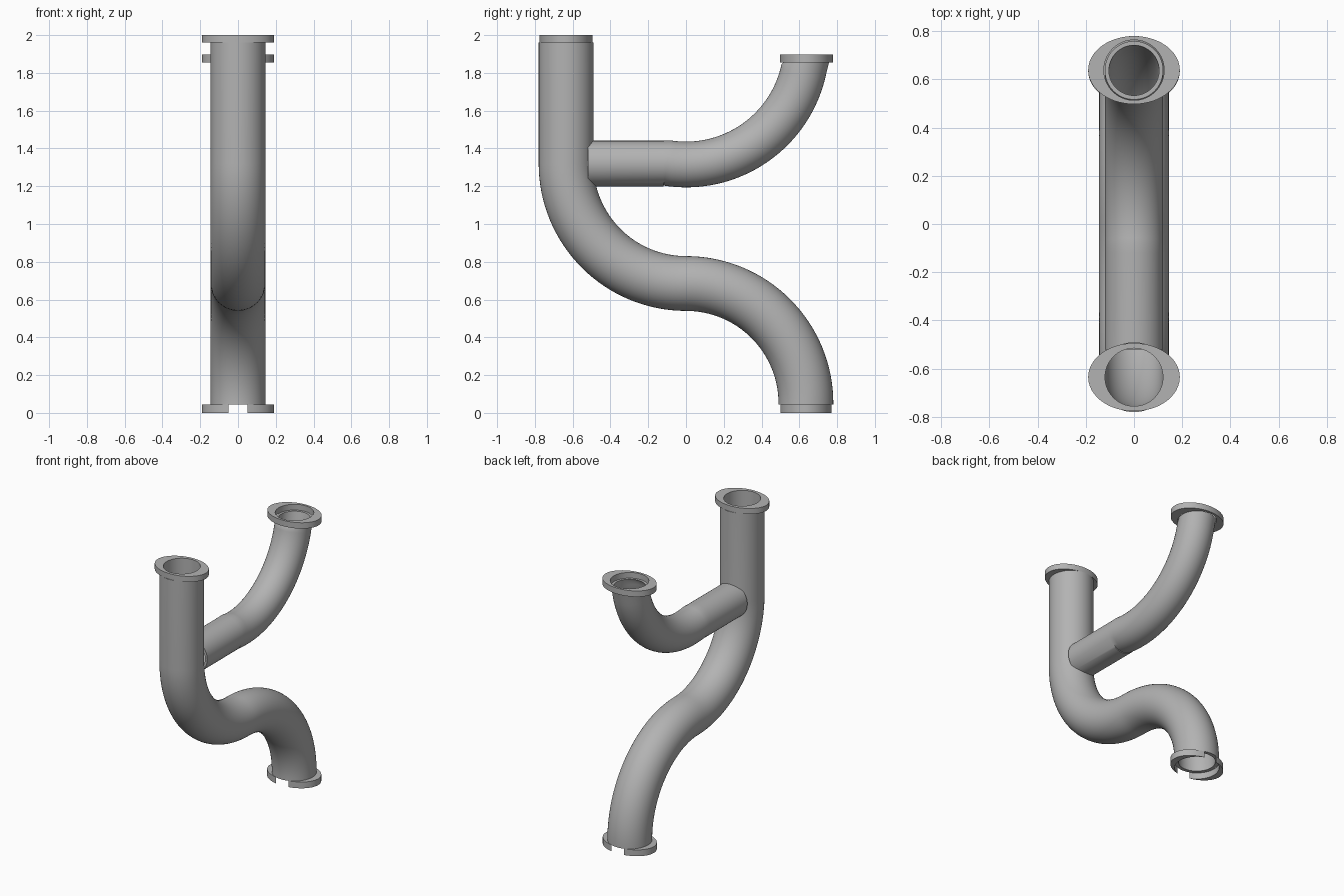
import bpy, bmesh
from math import sin, cos, pi, radians, hypot, sqrt, acos
from mathutils import Vector

cube = bpy.data.objects.get("Cube")
if cube:
    bpy.data.objects.remove(cube, do_unlink=True)

metal = bpy.data.materials.new("grey_metal")
metal.use_nodes = True
grey = (0.45, 0.45, 0.45, 1)
metal.diffuse_color = grey
metal.node_tree.nodes["Principled BSDF"].inputs["Base Color"].default_value = grey

SEG = 64          # sides around each pipe
BEND = 0.635      # bend radius, also the offset of the pipe ends
A, B = 0.19, 0.141  # flange half length and half width


def finish(name, bm):
    bmesh.ops.recalc_face_normals(bm, faces=bm.faces)
    mesh = bpy.data.meshes.new(name)
    bm.to_mesh(mesh)
    bm.free()
    mesh.materials.append(metal)
    obj = bpy.data.objects.new(name, mesh)
    bpy.context.collection.objects.link(obj)
    bpy.ops.object.select_all(action='DESELECT')
    obj.select_set(True)
    bpy.context.view_layer.objects.active = obj
    bpy.ops.object.shade_smooth_by_angle(angle=radians(35))
    return obj


def bridge(bm, ring_a, ring_b, closed=True):
    n = len(ring_a)
    for i in range(n if closed else n - 1):
        j = (i + 1) % n
        bm.faces.new((ring_a[i], ring_a[j], ring_b[j], ring_b[i]))


def pipe(name, path, outer, inner):
    """Hollow pipe along (y, z, tangent angle) stations in the plane x = 0."""
    bm = bmesh.new()
    walls = []
    for radius in (outer, inner):
        rings = []
        for y, z, t in path:
            side = Vector((0, sin(t), -cos(t)))
            rings.append([bm.verts.new(Vector((radius * cos(a), y, z)) + side * radius * sin(a))
                          for a in (2 * pi * i / SEG for i in range(SEG))])
        for r0, r1 in zip(rings, rings[1:]):
            bridge(bm, r0, r1)
        walls.append(rings)
    for end in (0, -1):
        bridge(bm, walls[0][end], walls[1][end])
    return finish(name, bm)


def arc(cy, cz, radius, start, stop, turn, steps=32):
    """Stations on a bend; angles in degrees, turn is +1 or -1."""
    angles = [radians(start + (stop - start) * i / steps) for i in range(steps + 1)]
    return [(cy + radius * cos(a), cz + radius * sin(a), a + turn * pi / 2) for a in angles]


def flange(name, y, z0, z1, hole):
    """Oval plate with a round hole; a hole wider than the oval leaves two crescents."""
    bm = bmesh.new()
    split = hole > B
    if split:
        x = sqrt((hole ** 2 / B ** 2 - 1) / (1 / B ** 2 - 1 / A ** 2))
        half = acos(x / hole)
        spans = [(-half, half), (pi - half, pi + half)]
    else:
        spans = [(0, 2 * pi)]
    for a0, a1 in spans:
        steps = SEG // 2 if split else SEG
        angles = [a0 + (a1 - a0) * i / steps for i in range(steps + split)]
        loops = []
        for z, oval in ((z0, False), (z0, True), (z1, True), (z1, False)):
            loop = []
            for a in angles:
                r = A * B / hypot(B * cos(a), A * sin(a)) if oval else hole
                loop.append(bm.verts.new((r * cos(a), y + r * sin(a), z)))
            loops.append(loop)
        for i in range(4):
            bridge(bm, loops[i], loops[(i + 1) % 4], closed=not split)
    bmesh.ops.remove_doubles(bm, verts=bm.verts, dist=1e-5)
    return finish(name, bm)


# Main S-shaped pipe, from the top inlet to the bottom outlet
main_path = [(-BEND, 1.96, -pi / 2)]
main_path += arc(0, 1.32, BEND, 180, 270, 1)
main_path += arc(0, 0.05, BEND, 90, 0, -1)[1:]
main_path.append((BEND, 0.045, -pi / 2))
pipe("main_pipe", main_path, 0.145, 0.12)

# Branch pipe, straight out of the main pipe and then curving upward
branch_path = [(-0.52, 1.32, 0), (-0.12, 1.32, 0)]
branch_path += arc(0, 1.953, 0.638, 261, 348, 1)
branch_path.append((0.637, 1.858, pi / 2))
pipe("branch_pipe", branch_path, 0.121, 0.104)

# Oval flanges
flange("inlet_flange", -BEND, 1.96, 2.0, 0.12)
flange("branch_flange", 0.638, 1.855, 1.897, 0.125)
flange("outlet_flange", BEND, 0, 0.045, 0.145)
